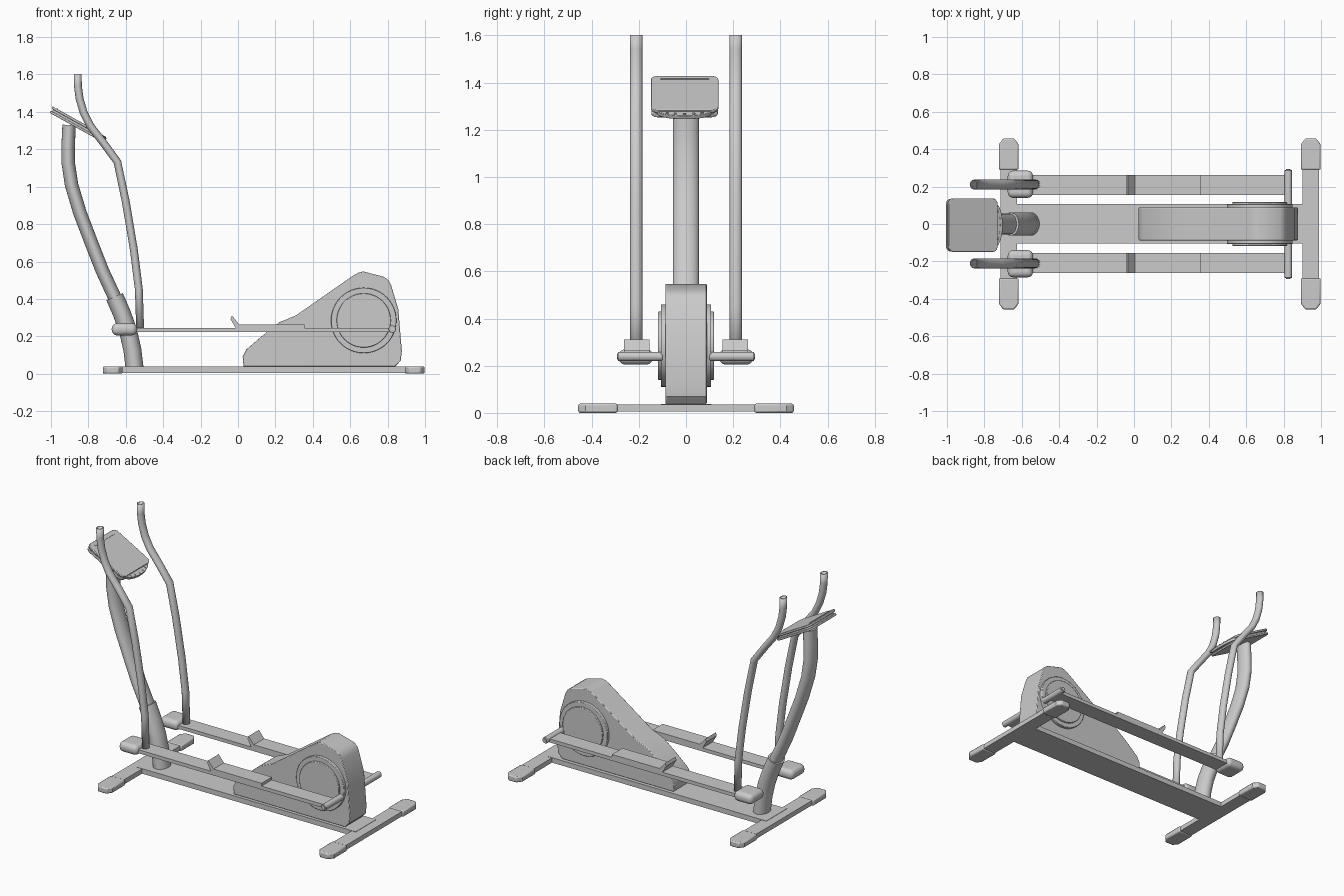
import bpy, bmesh, math
from mathutils import Vector, Matrix

if "Cube" in bpy.data.objects:
    bpy.data.objects.remove(bpy.data.objects["Cube"], do_unlink=True)

grey = bpy.data.materials.new("light_grey")
grey.use_nodes = True
COLOUR = (0.6, 0.6, 0.6, 1)
grey.diffuse_color = COLOUR
grey.node_tree.nodes["Principled BSDF"].inputs["Base Color"].default_value = COLOUR


def finish(name, bm, bevel=0, segments=2, angle=35):
    bmesh.ops.recalc_face_normals(bm, faces=bm.faces[:])
    mesh = bpy.data.meshes.new(name)
    bm.to_mesh(mesh)
    bm.free()
    mesh.materials.append(grey)
    ob = bpy.data.objects.new(name, mesh)
    bpy.context.collection.objects.link(ob)
    if bevel:
        mod = ob.modifiers.new("bevel", "BEVEL")
        mod.width, mod.segments = bevel, segments
        mod.limit_method = "ANGLE"
        mod.angle_limit = math.radians(40)
    bpy.ops.object.select_all(action="DESELECT")
    ob.select_set(True)
    bpy.context.view_layer.objects.active = ob
    bpy.ops.object.shade_smooth_by_angle(angle=math.radians(angle))
    return ob


def box(name, x, y, z, bevel=0, segments=2):
    bm = bmesh.new()
    bmesh.ops.create_cube(bm, size=1)
    for v in bm.verts:
        v.co = [(lo + hi) / 2 + c * (hi - lo) for c, (lo, hi) in zip(v.co, (x, y, z))]
    return finish(name, bm, bevel, segments)


def prism(name, points, axis, lo, hi, bevel=0):
    """Extrude an outline along y (outline in xz) or z (outline in xy)."""
    bm = bmesh.new()
    place = (lambda a, b, c: (a, c, b)) if axis == "y" else (lambda a, b, c: (a, b, c))
    face = bm.faces.new([bm.verts.new(place(a, b, lo)) for a, b in points])
    new = bmesh.ops.extrude_face_region(bm, geom=[face])["geom"]
    bmesh.ops.translate(bm, vec=place(0, 0, hi - lo),
                        verts=[g for g in new if isinstance(g, bmesh.types.BMVert)])
    return finish(name, bm, bevel)


def disc(name, x, z, y0, y1, radius, sides=48, bevel=0):
    ring = [(x + radius * math.cos(2 * math.pi * i / sides),
             z + radius * math.sin(2 * math.pi * i / sides)) for i in range(sides)]
    return prism(name, ring, "y", y0, y1, bevel)


def tube(name, path, y, thin, wide, sides=24, hollow=0):
    """Sweep an oval section along a path in the xz plane."""
    bm = bmesh.new()
    pts = [Vector((x, y, z)) for x, z in path]
    rings = []
    for i, p in enumerate(pts):
        before = (p - pts[i - 1]).normalized() if i else Vector()
        after = (pts[i + 1] - p).normalized() if i < len(pts) - 1 else Vector()
        t = (before + after).normalized()
        side = Vector((t.z, 0, -t.x))
        rings.append([bm.verts.new(p + side * thin * math.cos(a) + Vector((0, wide * math.sin(a), 0)))
                      for a in (2 * math.pi * k / sides for k in range(sides))])
    for a, b in zip(rings, rings[1:]):
        for k in range(sides):
            j = (k + 1) % sides
            bm.faces.new((a[k], a[j], b[j], b[k]))
    if not hollow:
        bm.faces.new(rings[0])
        bm.faces.new(rings[-1])
    ob = finish(name, bm, angle=40)
    if hollow:
        mod = ob.modifiers.new("wall", "SOLIDIFY")
        mod.thickness, mod.offset = hollow, -1
    return ob


# Floor frame
box("base_rail", (-0.66, 0.93), (-0.105, 0.108), (0.005, 0.038))
for end, x in (("front", -0.67), ("rear", 0.945)):
    box(end + "_crossbar", (x - 0.045, x + 0.045), (-0.4, 0.4), (0.005, 0.036))
    for side, s in (("left", 1), ("right", -1)):
        outline = [(x + a, s * b) for a, b in
                   ((-0.053, 0.29), (0.053, 0.29), (0.053, 0.425), (0.03, 0.457),
                    (-0.03, 0.457), (-0.053, 0.425))]
        prism(f"{end}_foot_cap_{side}", outline, "z", 0, 0.039, 0.008)

# Curved mast and its lower sleeve
tube("mast_sleeve", [(-0.553, 0.03), (-0.565, 0.13), (-0.588, 0.23), (-0.62, 0.32), (-0.66, 0.412)],
     0, 0.048, 0.062, 32)
tube("mast", [(-0.63, 0.34), (-0.66, 0.41), (-0.725, 0.55), (-0.78, 0.69), (-0.845, 0.86),
              (-0.89, 1.01), (-0.908, 1.13), (-0.908, 1.22), (-0.903, 1.33)], 0, 0.036, 0.055, 32)

# Flywheel housing with side discs
prism("flywheel_housing",
      [(0.03, 0.038), (0.025, 0.09), (0.045, 0.13), (0.12, 0.195), (0.22, 0.275), (0.31, 0.312),
       (0.62, 0.528), (0.645, 0.541), (0.67, 0.547), (0.78, 0.518), (0.805, 0.5), (0.818, 0.475),
       (0.857, 0.345), (0.876, 0.12), (0.87, 0.07), (0.84, 0.038)], "y", -0.087, 0.088, 0.004)
disc("flywheel_cover", 0.672, 0.285, -0.107, 0.107, 0.175, bevel=0.003)
disc("flywheel_hub", 0.672, 0.285, -0.118, 0.118, 0.145, bevel=0.003)

# Moving arms, pedals and handles, one set on each side
for side, s in (("left", 1), ("right", -1)):
    y0, y1 = sorted((s * 0.155, s * 0.263))
    box("pedal_arm_" + side, (-0.6, 0.83), (y0, y1), (0.222, 0.245))
    prism("pedal_" + side,
          [(-0.012, 0.244), (-0.04, 0.292), (-0.032, 0.311), (0.006, 0.264), (0.355, 0.264), (0.355, 0.244)],
          "y", y0, y1)
    k0, k1 = sorted((s * 0.14, s * 0.285))
    box("pivot_cover_" + side, (-0.675, -0.54), (k0, k1), (0.205, 0.27), 0.028, 5)
    a0, a1 = sorted((s * 0.1, s * 0.288))
    disc("crank_axle_" + side, 0.825, 0.239, a0, a1, 0.02, 20, 0.003)
    disc("axle_cap_" + side, 0.825, 0.239, *sorted((s * 0.28, s * 0.293)), 0.012, 16)
    tube("handle_" + side,
         [(-0.523, 0.235), (-0.53, 0.45), (-0.557, 0.664), (-0.6, 0.92), (-0.645, 1.133), (-0.72, 1.235),
          (-0.79, 1.325), (-0.825, 1.395), (-0.847, 1.47), (-0.856, 1.54), (-0.857, 1.602)],
         s * 0.211, 0.021, 0.026, 20, 0.006)

# Tilted console, modelled flat and then turned into place
tilt = Matrix.Translation((-0.866, -0.006, 1.344)) @ Matrix.Rotation(math.radians(29), 4, "Y")


def rounded(hx, hy, r, steps=5):
    pts = []
    for q, (sx, sy) in enumerate(((1, 1), (-1, 1), (-1, -1), (1, -1))):
        for i in range(steps + 1):
            a = math.pi / 2 * (q + i / steps)
            pts.append((sx * (hx - r) + r * math.cos(a), sy * (hy - r) + r * math.sin(a)))
    return pts


def arc(t):
    return 0.14 + 0.045 * math.cos(t), 0.115 * math.sin(t)


lip = [arc(math.pi * (i / 16 - 0.5)) for i in range(17)]
console = [
    prism("console_face", rounded(0.15, 0.143, 0.03), "z", 0, 0.014, 0.003),
    prism("console_body", rounded(0.14, 0.133, 0.03), "z", -0.012, 0.001),
    prism("console_back", rounded(0.148, 0.141, 0.03), "z", -0.024, -0.011, 0.003),
    prism("console_lip", lip, "z", -0.012, 0.006, 0.002),
    box("console_slot", (-0.125, -0.119), (-0.103, 0.103), (0.012, 0.017)),
]
for i in range(7):
    bx, by = arc(math.pi * (i - 3) / 8)
    console.append(prism(f"console_button_{i + 1}",
                         [(bx - 0.012 + a, by * 0.9 + b) for a, b in rounded(0.006, 0.006, 0.005, 2)],
                         "z", 0.005, 0.01))
for ob in console:
    ob.matrix_world = tilt
